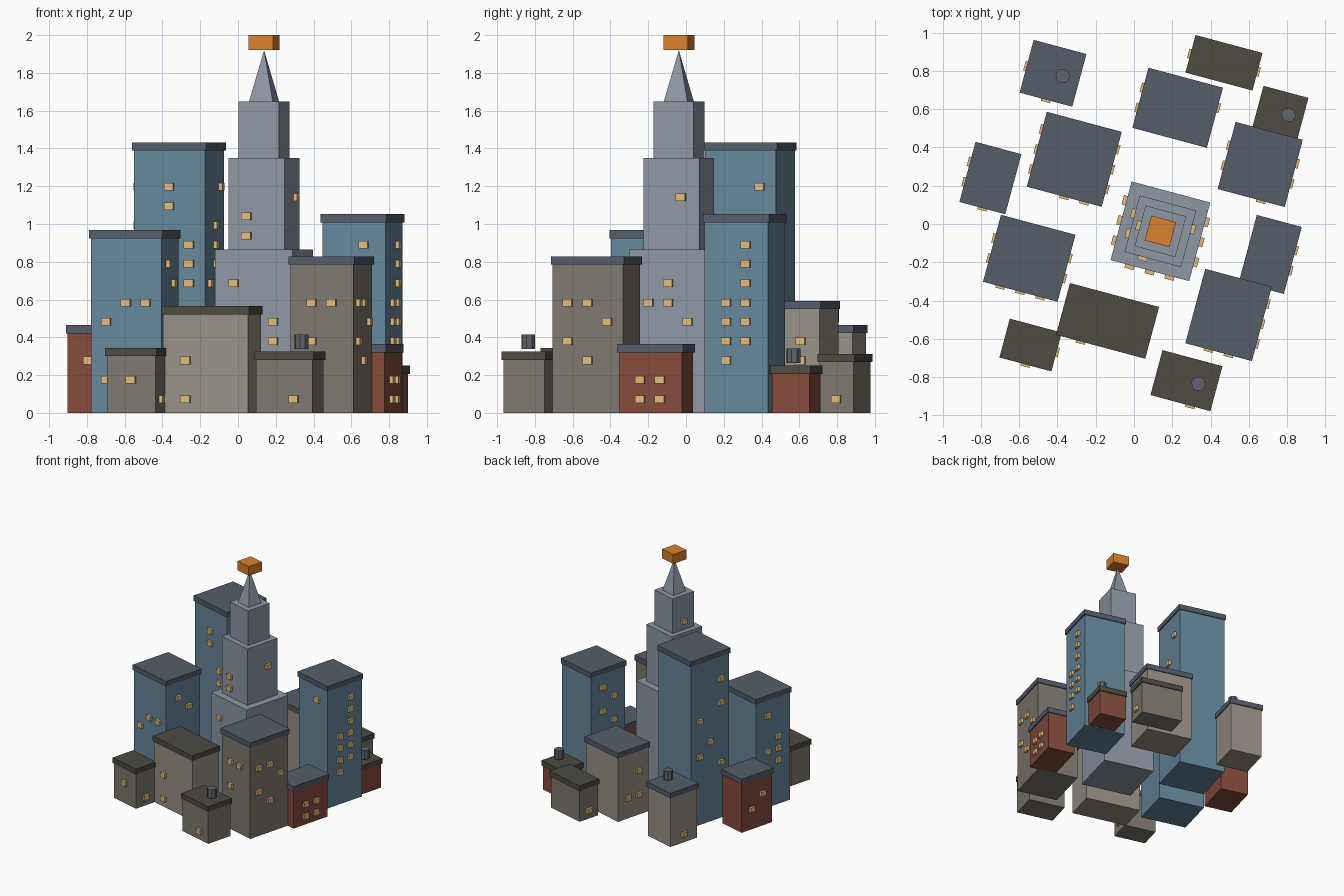
import bpy, bmesh, math
from mathutils import Matrix, Vector

if "Cube" in bpy.data.objects:
    bpy.data.objects.remove(bpy.data.objects["Cube"])

TURN = Matrix.Rotation(math.radians(-15), 4, 'Z')   # whole city grid is turned
LIP, CAP = 0.008, 0.044                             # roof overhang and thickness
ROW, STEP, COL = 0.073, 0.1022, 0.108               # window grid


def mat(name, r, g, b):
    m = bpy.data.materials.new(name)
    m.diffuse_color = (r, g, b, 1)
    m.use_nodes = True
    m.node_tree.nodes["Principled BSDF"].inputs["Base Color"].default_value = m.diffuse_color
    return m


BLUE = mat("blue_wall", 0.13, 0.24, 0.33)
BRICK = mat("brick_wall", 0.23, 0.07, 0.045)
TAUPE = mat("taupe_wall", 0.21, 0.19, 0.16)
SAND = mat("sand_wall", 0.31, 0.28, 0.24)
STONE = mat("tower_stone", 0.27, 0.31, 0.37)
SLATE = mat("slate_roof", 0.09, 0.11, 0.14)
UMBER = mat("umber_roof", 0.075, 0.07, 0.055)
METAL = mat("tank_metal", 0.12, 0.13, 0.15)
GLOW = mat("window_light", 0.75, 0.5, 0.2)
ORANGE = mat("beacon_orange", 0.7, 0.22, 0.025)


def finish(name, bm, x, y, material):
    me = bpy.data.meshes.new(name)
    bm.to_mesh(me)
    bm.free()
    me.materials.append(material)
    ob = bpy.data.objects.new(name, me)
    ob.matrix_world = Matrix.Translation((x, y, 0)) @ TURN
    bpy.context.collection.objects.link(ob)


def add_box(bm, centre, size):
    bmesh.ops.create_cube(bm, size=1, matrix=Matrix.Translation(centre) @ Matrix.Diagonal((*size, 1)))


def block(name, x, y, w, d, z0, z1, material):
    bm = bmesh.new()
    add_box(bm, (0, 0, (z0 + z1) / 2), (w, d, z1 - z0))
    finish(name, bm, x, y, material)


def windows(name, x, y, w, d, z0, front, right, left):
    """Each window is (row, column), column 0 being the middle of the face."""
    bm = bmesh.new()
    for k, c in front:
        add_box(bm, (c * COL, -d / 2 - 0.005, z0 + ROW + k * STEP), (0.05, 0.03, 0.04))
    for sx, side in ((1, right), (-1, left)):
        for k, c in side:
            add_box(bm, (sx * (w / 2 + 0.005), c * COL, z0 + ROW + k * STEP), (0.03, 0.05, 0.04))
    if bm.verts:
        finish(name, bm, x, y, GLOW)
    else:
        bm.free()


def building(name, x, y, w, d, h, wall, roof, front=(), right=(), left=()):
    # w and d are the roof size, h the overall height
    ww, dd = w - 2 * LIP, d - 2 * LIP
    block(name + "_walls", x, y, ww, dd, 0, h - CAP, wall)
    block(name + "_roof", x, y, w, d, h - CAP, h, roof)
    windows(name + "_windows", x, y, ww, dd, 0, front, right, left)


def tank(name, x, y, roof_z):
    bm = bmesh.new()
    bmesh.ops.create_cone(bm, cap_ends=True, segments=8, radius1=0.038, radius2=0.038, depth=0.076,
                          matrix=Matrix.Translation((0, 0, roof_z + 0.053)))
    finish(name, bm, x, y, METAL)


H = 0.5  # half column, for faces with two columns

# blue high-rises
building("tall_highrise", -0.312, 0.338, 0.405, 0.405, 1.432, BLUE, SLATE,
         front=[(11, 0), (10, 0), (8, 1), (7, 1), (6, 1)],
         right=[(11, 1), (9, 0), (8, 0), (7, 0), (6, -1)],
         left=[(11, -1), (9, -1), (8, 1), (6, 0), (5, 1), (4, -1)])
building("west_highrise", -0.547, -0.179, 0.403, 0.362, 0.967, BLUE, SLATE,
         front=[(5, 0), (5, 1), (4, -1), (1, -1)],
         right=[(7, -H), (6, H)],
         left=[(7, H), (5, -H), (4, -H), (4, H), (3, -H)])
building("east_highrise", 0.659, 0.311, 0.363, 0.363, 1.052, BLUE, SLATE,
         front=[(8, H)],
         right=[(8, H), (7, H), (6, H), (5, H), (5, -H), (4, H), (4, -H), (3, H), (3, -H), (2, -H)],
         left=[(8, H), (7, -H), (6, H), (5, -H)])

# mid-rise blocks
building("south_east_block", 0.494, -0.475, 0.36, 0.402, 0.829, TAUPE, SLATE,
         front=[(5, -H), (5, H), (3, -H)],
         right=[(5, -1), (5, 0), (4, 1), (3, -1), (2, 0)])
building("south_block", -0.138, -0.506, 0.482, 0.28, 0.565, SAND, UMBER,
         front=[(2, -1), (0, -1)])
building("north_block", 0.228, 0.607, 0.403, 0.325, 0.593, SAND, SLATE,
         right=[(3, H), (2, H)], left=[(1, H), (1, -H), (3, -H)])
building("north_west_block", -0.423, 0.787, 0.285, 0.285, 0.466, SAND, SLATE,
         front=[(2, 0)], left=[(0, 0)])

# low houses
building("west_brick_house", -0.75, 0.24, 0.248, 0.325, 0.465, BRICK, SLATE,
         front=[(2, 0)], left=[(1, H), (2, -H)])
building("east_brick_house", 0.712, -0.159, 0.243, 0.362, 0.364, BRICK, SLATE,
         right=[(1, -H), (1, H), (0, -H), (0, H)])
building("north_east_brick_house", 0.765, 0.583, 0.243, 0.222, 0.25, BRICK, UMBER)
building("south_west_house", -0.54, -0.632, 0.281, 0.21, 0.344, TAUPE, UMBER,
         front=[(1, 0)], right=[(0, 0)])
building("south_house", 0.274, -0.818, 0.324, 0.243, 0.324, TAUPE, UMBER,
         front=[(0, H)])
building("north_house", 0.47, 0.842, 0.362, 0.203, 0.313, TAUPE, UMBER,
         right=[(0, 0)], left=[(0, 0)])

# rooftop tanks
tank("north_west_tank", -0.373, 0.773, 0.466)
tank("north_east_tank", 0.807, 0.569, 0.25)
tank("south_tank", 0.337, -0.835, 0.324)

# stepped central tower
TX, TY = 0.138, -0.038
tiers = [
    ("lower", 0.425, 0, 0.865,
     [(6, -1), (4, 1), (3, 1), (2, 0)], [(5, -1), (5, 0), (6, 0), (4, 1)], [(6, 1), (5, 0), (4, -1)]),
    ("middle", 0.306, 0.865, 1.35, [(0, -H), (1, -H)], [(2, H)], [(1, -H), (0, H)]),
    ("upper", 0.22, 1.35, 1.648, [], [], [(0, 0)]),
]
for name, w, z0, z1, f, r, l in tiers:
    block("tower_" + name, TX, TY, w, w, z0, z1, STONE)
    windows("tower_" + name + "_windows", TX, TY, w, w, z0, f, r, l)

# spire and beacon
bm = bmesh.new()
bmesh.ops.create_cone(bm, cap_ends=True, segments=4, radius1=0.13 / math.sqrt(2), radius2=0, depth=0.272,
                      matrix=Matrix.Translation((0, 0, 1.784)) @ Matrix.Rotation(math.pi / 4, 4, 'Z'))
co = bm.verts[:][0].co
if abs(abs(co.x) - abs(co.y)) > 0.01:   # keep the base square with the tower
    bmesh.ops.rotate(bm, verts=bm.verts, cent=Vector((0, 0, 0)), matrix=Matrix.Rotation(math.pi / 4, 3, 'Z'))
finish("tower_spire", bm, TX, TY, STONE)
block("tower_beacon", TX, TY, 0.134, 0.134, 1.92, 2.0, ORANGE)
